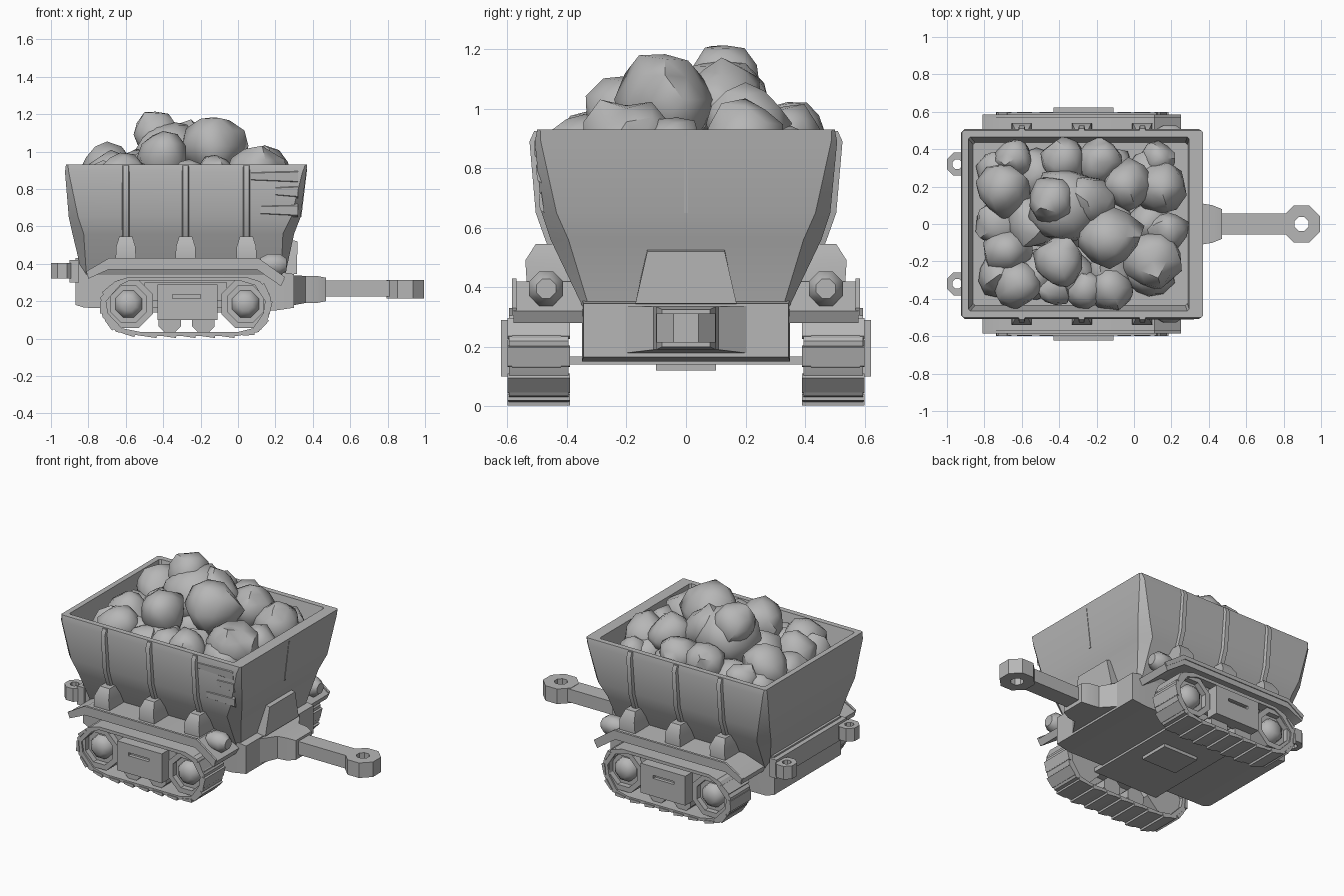
import bpy, bmesh, math, random
from mathutils import Vector, noise

if "Cube" in bpy.data.objects:
    bpy.data.objects.remove(bpy.data.objects["Cube"])

random.seed(4)
grey = bpy.data.materials.new("stone_grey")
grey.diffuse_color = (0.47, 0.47, 0.47, 1)
grey.use_nodes = True
grey.node_tree.nodes["Principled BSDF"].inputs["Base Color"].default_value = grey.diffuse_color


def finish(bm, name, angle=30):
    bmesh.ops.recalc_face_normals(bm, faces=bm.faces)
    me = bpy.data.meshes.new(name)
    bm.to_mesh(me)
    bm.free()
    me.materials.append(grey)
    ob = bpy.data.objects.new(name, me)
    bpy.context.collection.objects.link(ob)
    bpy.ops.object.select_all(action='DESELECT')
    ob.select_set(True)
    bpy.context.view_layer.objects.active = ob
    bpy.ops.object.shade_smooth_by_angle(angle=math.radians(angle))
    return ob


def loft(name, loops, cyclic=False, angle=30):
    """Skin equal-length loops of 3D points; cap the ends unless cyclic."""
    bm = bmesh.new()
    rows = [[bm.verts.new(p) for p in lp] for lp in loops]
    n = len(rows[0])
    for a, b in zip(rows, rows[1:] + rows[:1] if cyclic else rows[1:]):
        for i in range(n):
            j = (i + 1) % n
            bm.faces.new((a[i], a[j], b[j], b[i]))
    if not cyclic:
        bm.faces.new(rows[0])
        bm.faces.new(rows[-1])
    return finish(bm, name, angle)


def place(pts, axis, t):
    """Put 2D points on a plane: 'y' takes (x, z), 'z' takes (x, y), 'x' takes (y, z)."""
    return [{'y': (u, t, v), 'z': (u, v, t), 'x': (t, u, v)}[axis] for u, v in pts]


def prism(name, pts, axis, a, b, hole=None):
    if hole:
        return loft(name, [place(pts, axis, a), place(pts, axis, b),
                           place(hole, axis, b), place(hole, axis, a)], True)
    return loft(name, [place(pts, axis, a), place(pts, axis, b)])


def rect(u0, u1, v0, v1):
    return [(u0, v0), (u1, v0), (u1, v1), (u0, v1)]


def box(name, x0, x1, y0, y1, z0, z1):
    return prism(name, rect(x0, x1, y0, y1), 'z', z0, z1)


def ngon(cx, cy, r, n=8):
    return [(cx + r * math.cos((i + .5) * math.tau / n),
             cy + r * math.sin((i + .5) * math.tau / n)) for i in range(n)]


# Hopper: chamfered outer wall, rim, inner wall and bed
def tub(z, x0, x1, h, c):
    p = [(x0 + c, -h), (x1 - c, -h), (x1, -h + c), (x1, h - c),
         (x1 - c, h), (x0 + c, h), (x0, h - c), (x0, -h + c)]
    return [(x, y, z) for x, y in p]


loft("hopper", [tub(*r) for r in (
    (.33, -.83, .25, .345, .02), (.56, -.885, .30, .455, .06),
    (.65, -.905, .335, .485, .05), (.89, -.925, .365, .508, .02),
    (.93, -.92, .37, .5, .01), (.93, -.885, .295, .465, .01),
    (.79, -.86, .285, .435, .01))], angle=20)

# Front chute bulge and centre seam
loft("front_bulge", [place([(-.17, .34), (.17, .34), (.13, .54), (-.13, .54)], 'x', .22),
                     [(.315, -.17, .345), (.315, .17, .345), (.318, .13, .52), (.318, -.13, .52)]])
loft("front_seam", [[(x, -.006, z), (x, .006, z), (x + .006, .006, z), (x + .006, -.006, z)]
                    for x, z in ((.333, .65), (.364, .91))])

# Chassis, belly plates and tapered nose
loft("chassis", [place(rect(-h, h, a, b), 'x', x) for x, h, a, b in (
    (-.87, .34, .18, .43), (-.82, .35, .165, .43), (.2, .35, .15, .36), (.30, .345, .165, .345))])
box("belly_cross_plate", -.52, -.05, -.42, .42, .14, .168)
box("belly_skid", -.4, -.15, -.1, .1, .12, .15)
loft("nose", [place(rect(-h, h, a, b), 'x', x) for x, h, a, b in (
    (.25, .28, .17, .34), (.36, .11, .19, .335), (.42, .1, .19, .335), (.47, .08, .2, .325))])

# Tow bar with eye
prism("tow_bar", rect(.44, .82, -.055, .055), 'z', .225, .31)
prism("tow_eye", ngon(.895, 0, .108), 'z', .215, .312, ngon(.895, 0, .04))

# Rear bumper
box("rear_bumper", -.9, -.85, -.36, .36, .30, .42)

XS = (-.6, -.28, .045)
for s in (-1, 1):
    # Rear lug rings
    prism("rear_lug", ngon(-.94, s * .32, .066), 'z', .32, .405, ngon(-.945, s * .32, .028))

    # Fender: bent strip over the track
    prism("fender", [(-.80, .32), (-.69, .37), (.10, .37), (.23, .28),
                     (.25, .32), (.11, .42), (-.69, .42), (-.81, .355)],
          'y', s * .33, s * .58)
    prism("fender_lip", [(-.80, .335), (-.69, .405), (.10, .405), (.24, .305),
                         (.25, .33), (.11, .43), (-.69, .43), (-.81, .36)],
          'y', s * .57, s * .585)

    # Wall ribs and their foot brackets
    for x in XS:
        loft("wall_rib", [[(x - .024, s * (y - .02), z), (x - .014, s * (y + .018), z),
                           (x + .014, s * (y + .018), z), (x + .024, s * (y - .02), z)]
                          for y, z in ((.43, .5), (.455, .56), (.487, .65), (.508, .89), (.492, .925))])
        loft("rib_bracket", [[(x - w, s * .36, z), (x + w, s * .36, z),
                              (x + w, s * y, z), (x - w, s * y, z)]
                             for w, y, z in ((.055, .535, .41), (.052, .54, .49), (.035, .505, .545))],
             angle=50)

    # Front lamps
    loft("front_lamp", [place(ngon(s * .47, .395, r), 'x', x) for x, r in
                        ((.12, .04), (.16, .062), (.225, .062), (.26, .035))], angle=50)

    # Overlapping planks at the damaged front corner
    for z, x0 in ((.66, .12), (.76, .2), (.84, .07)):
        if s < 0:
            y = -.485 - (z - .65) * .095
            loft("corner_plank", [[(x0, y + .01, z), (x0, y - .005, z + .01),
                                   (x0, y - .008, z + .045), (x0, y, z + .05)],
                                  [(.32, y + .01, z - .01), (.32, y - .005, z),
                                   (.32, y - .008, z + .05), (.32, y, z + .06)]])

    # Track belt: closed loop with chunky pads
    path = [(-.52, .015), (.0, .015), (.11, .035), (.165, .115), (.175, .22), (.12, .305),
            (.04, .33), (-.58, .33), (-.66, .305), (-.735, .22), (-.725, .115), (-.65, .035)]
    inner = [(x + (.03 if x < -.28 else -.03) * (abs(x + .28) > .3),
              z + (.02 if z < .17 else -.02)) for x, z in path]
    prism("track_belt", path, 'y', s * .395, s * .595, inner)
    for i, p in enumerate(path):
        a, b = Vector(p), Vector(path[(i + 1) % len(path)])
        if min(a.y, b.y) > .3:
            continue
        d = (b - a).normalized()
        out = Vector((d.y, -d.x))
        n = max(1, round((b - a).length / .1))
        for k in range(n):
            c = a + (b - a) * (k + .5) / n
            w = d * .036
            pad = [c - w - out * .01, c + w - out * .01,
                   c + w * .9 + out * .012, c - w * .9 + out * .003]
            prism("track_pad", [tuple(q) for q in pad], 'y', s * .39, s * .6)

    # Main wheels: disc, rim and domed hub
    for x in (-.585, .04):
        prism("wheel_disc", ngon(x, .185, .125), 'y', s * .42, s * .55)
        prism("wheel_rim", ngon(x, .185, .14), 'y', s * .42, s * .585, ngon(x, .185, .105))
        loft("wheel_hub", [place(ngon(x, .185, r), 'y', s * y) for r, y in
                           ((.08, .54), (.07, .575), (.04, .6))], angle=50)
    # Lower rollers
    for x in (-.365, -.185):
        prism("roller", ngon(x, .09, .065), 'y', s * .42, s * .56)

    # Side cover plate with slot
    box("track_frame", -.5, -.06, s * .43, s * .55, .2, .3)
    prism("side_cover", rect(-.43, -.11, .10, .29), 'y', s * .54, s * .622,
          rect(-.35, -.2, .215, .235))
    box("slot_back", -.36, -.19, s * .545, s * .6, .2, .25)

# Load of lumpy rocks: x, y, z, radius
rocks = [(-.13, -.07, 1.03, .165), (-.36, .1, .98, .19), (-.44, .13, 1.09, .125),
         (-.40, -.2, .97, .14), (-.70, .18, .90, .145), (-.64, .35, .87, .1),
         (-.38, .34, .91, .12), (-.18, .33, .9, .12), (.14, .2, .88, .14),
         (-.03, .2, .95, .13), (.1, -.2, .88, .16), (.17, -.03, .86, .11),
         (-.12, -.34, .86, .12), (-.26, -.35, .85, .11), (-.63, -.32, .86, .13),
         (-.68, -.14, .86, .13), (-.55, .0, .88, .13), (.13, .35, .84, .09),
         (-.25, .12, 1.02, .14), (-.42, -.34, .83, .1)]
# Lower layer filling the gaps
rocks += [(-.72 + .2 * i, -.27 + .27 * j, .81, .125) for i in range(5) for j in range(3)]
for x, y, z, r in rocks:
    bm = bmesh.new()
    bmesh.ops.create_icosphere(bm, subdivisions=2, radius=1)
    seed = Vector([random.uniform(0, 50) for _ in range(3)])
    for v in bm.verts:
        k = 1 + .3 * noise.noise(v.co * 1.3 + seed)
        v.co = v.co * r * k + Vector((x, y, z))
    finish(bm, "rock", 45)
